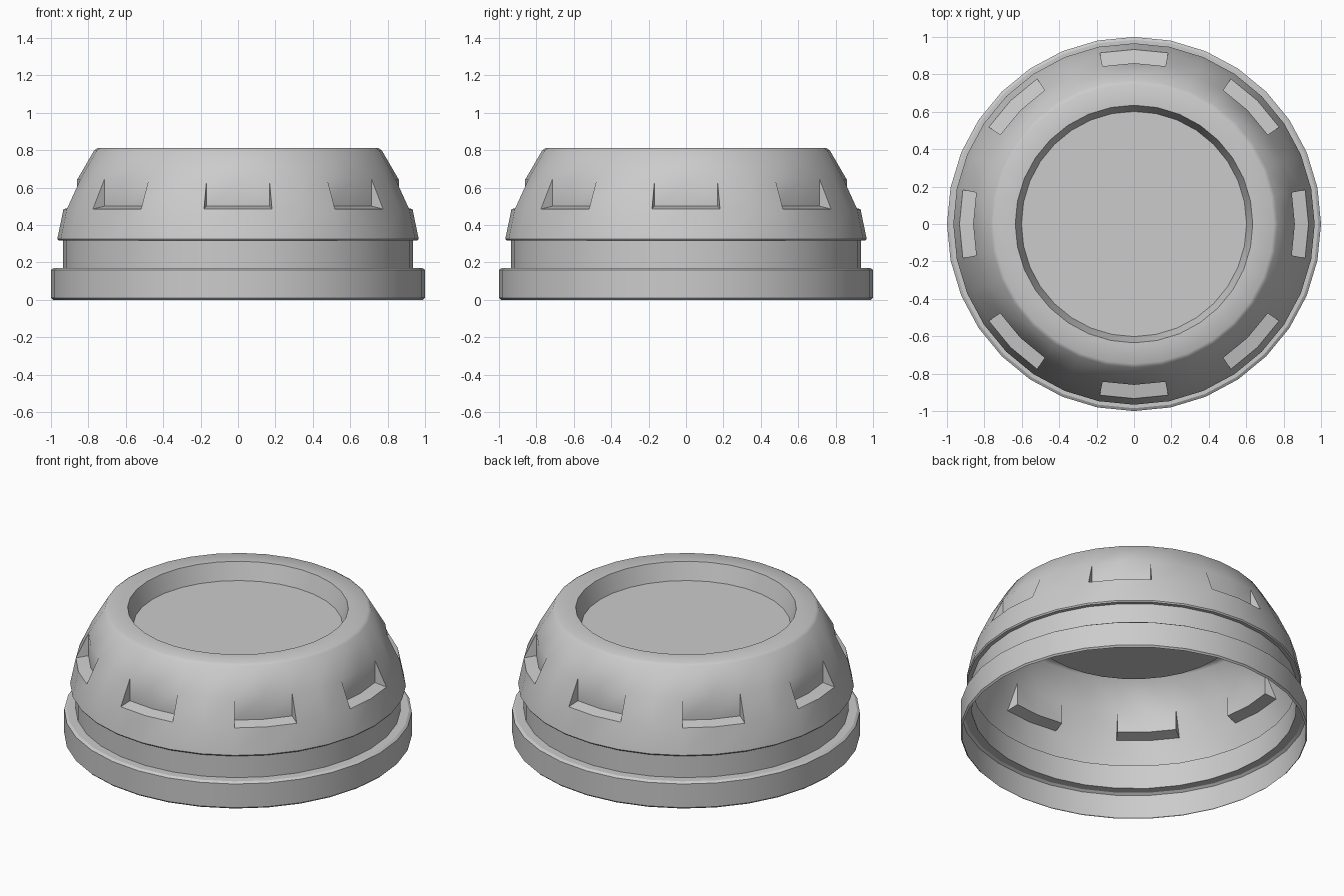
import bpy
import bmesh
import math

cube = bpy.data.objects.get("Cube")
if cube:
    bpy.data.objects.remove(cube, do_unlink=True)

SIDES = 32

# one grey material
grey = bpy.data.materials.new("plain_grey")
grey.use_nodes = True
colour = (0.6, 0.6, 0.6, 1)
grey.diffuse_color = colour
grey.node_tree.nodes["Principled BSDF"].inputs["Base Color"].default_value = colour

# open thin shell: (radius, height) from the bottom rim to the recess floor
profile = [
    (0.99, 0.0), (1.0, 0.01), (1.0, 0.16), (0.985, 0.17),    # base ring
    (0.935, 0.17), (0.935, 0.32),                            # neck
    (0.96, 0.318), (0.966, 0.326),                           # flange lip
    (0.933, 0.485), (0.86, 0.642),                           # sloped wall
    (0.768, 0.8), (0.748, 0.812),                            # rounded shoulder
    (0.635, 0.812), (0.602, 0.705),                          # recess wall
]
LEDGE = profile.index((0.933, 0.485))
TOP = LEDGE + 1


def point(bm, radius, z, i):
    a = 2 * math.pi * i / SIDES
    return bm.verts.new((radius * math.cos(a), radius * math.sin(a), z))


bm = bmesh.new()
rings = [[point(bm, r, z, i) for i in range(SIDES)] for r, z in profile]

# eight notches, each two facets wide
centres = range(0, SIDES, SIDES // 8)
notched = {(c + d) % SIDES for c in centres for d in (-1, 0)}

# lathed shell, leaving the notch openings
for k, (low, high) in enumerate(zip(rings, rings[1:])):
    for i in range(SIDES):
        if k == LEDGE and i in notched:
            continue
        j = (i + 1) % SIDES
        bm.faces.new((low[i], low[j], high[j], high[i]))
bm.faces.new(rings[-1])

# notch ledge, upright back and triangular cheeks
for c in centres:
    cols = [(c + d) % SIDES for d in (-1, 0, 1)]
    inner = [point(bm, profile[TOP][0], 0.5, i) for i in cols]
    outer = [rings[LEDGE][i] for i in cols]
    upper = [rings[TOP][i] for i in cols]
    for n in (0, 1):
        bm.faces.new((outer[n], outer[n + 1], inner[n + 1], inner[n]))
        bm.faces.new((inner[n], inner[n + 1], upper[n + 1], upper[n]))
    bm.faces.new((outer[0], inner[0], upper[0]))
    bm.faces.new((outer[2], upper[2], inner[2]))

mesh = bpy.data.meshes.new("cap_shell")
bm.to_mesh(mesh)
bm.free()
mesh.materials.append(grey)
shell = bpy.data.objects.new("cap_shell", mesh)
bpy.context.collection.objects.link(shell)

# smooth sides with crisp steps
bpy.ops.object.select_all(action='DESELECT')
shell.select_set(True)
bpy.context.view_layer.objects.active = shell
bpy.ops.object.shade_smooth_by_angle(angle=math.radians(32))
